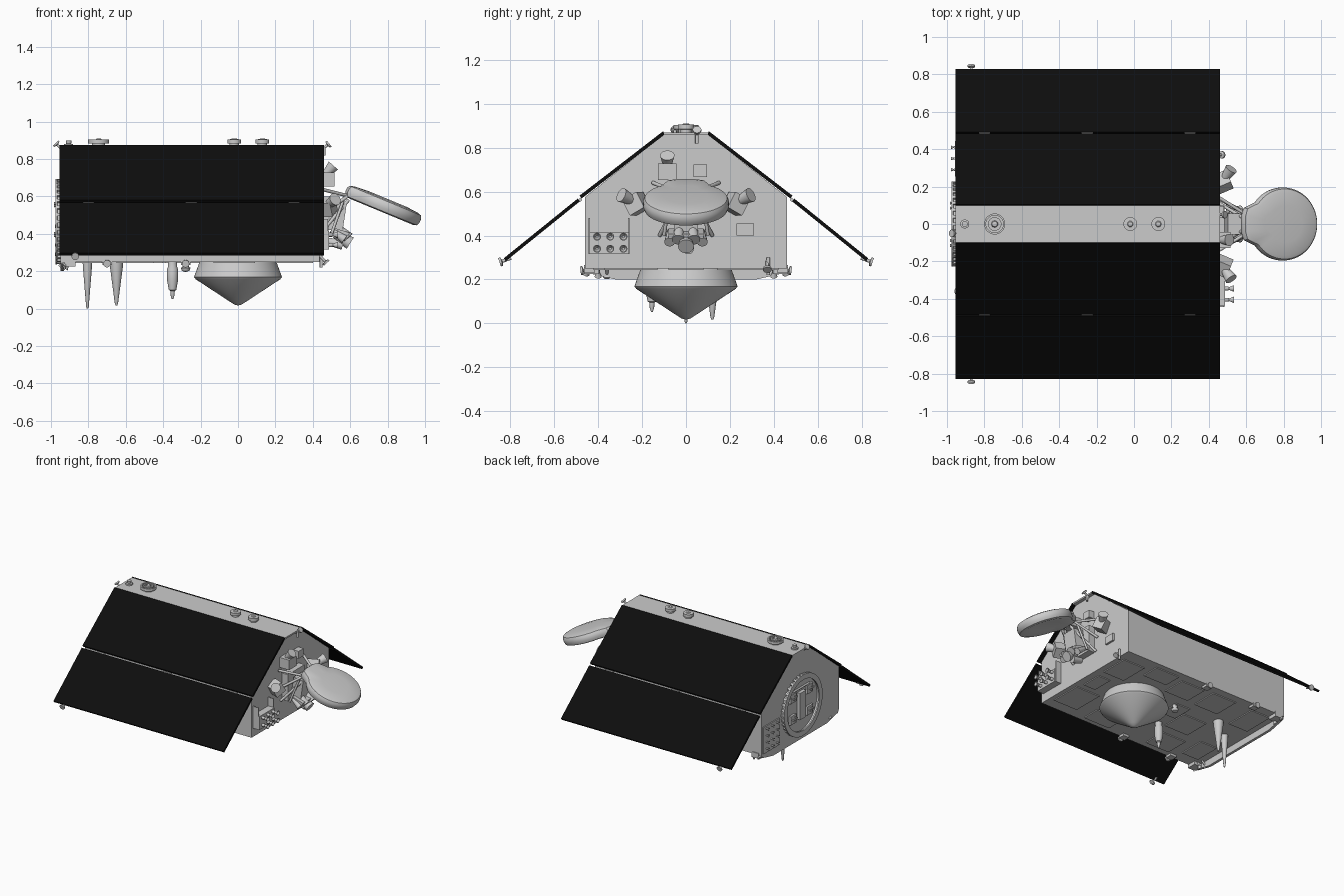
import bpy, bmesh, math
from mathutils import Vector, Matrix

if "Cube" in bpy.data.objects:
    bpy.data.objects.remove(bpy.data.objects["Cube"])

black = bpy.data.materials.new("solar_black")
black.diffuse_color = (0.004, 0.004, 0.004, 1)
black.use_nodes = True
black.node_tree.nodes["Principled BSDF"].inputs["Base Color"].default_value = black.diffuse_color


def finish(name, bm, smooth=True, mat=None):
    bmesh.ops.recalc_face_normals(bm, faces=bm.faces)
    me = bpy.data.meshes.new(name)
    bm.to_mesh(me)
    bm.free()
    ob = bpy.data.objects.new(name, me)
    bpy.context.collection.objects.link(ob)
    if mat:
        me.materials.append(mat)
    if smooth:
        bpy.ops.object.select_all(action='DESELECT')
        ob.select_set(True)
        bpy.context.view_layer.objects.active = ob
        bpy.ops.object.shade_smooth_by_angle(angle=math.radians(35))
    return ob


def box(name, c, size, rot=(0, 0, 0)):
    bm = bmesh.new()
    bmesh.ops.create_cube(bm, size=1)
    for v in bm.verts:
        v.co = Vector([a * b for a, b in zip(v.co, size)])
    ob = finish(name, bm, False)
    ob.location, ob.rotation_euler = c, rot
    return ob


def lathe(name, origin, axis, prof, n=32):
    """Revolve (radius, height) points around an axis."""
    bm = bmesh.new()
    rings = []
    for r, h in prof:
        rings.append([bm.verts.new((r * math.cos(2 * math.pi * i / n),
                                    r * math.sin(2 * math.pi * i / n), h)) for i in range(n)])
    for a, b in zip(rings, rings[1:]):
        for i in range(n):
            bm.faces.new((a[i], a[(i + 1) % n], b[(i + 1) % n], b[i]))
    bm.faces.new(rings[0])
    bm.faces.new(rings[-1])
    q = Vector((0, 0, 1)).rotation_difference(Vector(axis).normalized())
    bm.transform(Matrix.Translation(origin) @ q.to_matrix().to_4x4())
    return finish(name, bm)


def rod(name, a, b, r1, r2=None, n=16):
    d = Vector(b) - Vector(a)
    return lathe(name, a, d, [(r1, 0), (r1 if r2 is None else r2, d.length)], n)


def prism(name, pts, x0, x1, mat=None):
    """Extrude a (y, z) outline along x."""
    bm = bmesh.new()
    f = bm.faces.new([bm.verts.new((x0, y, z)) for y, z in pts])
    g = bmesh.ops.extrude_face_region(bm, geom=[f])
    bmesh.ops.translate(bm, vec=(x1 - x0, 0, 0),
                        verts=[v for v in g["geom"] if isinstance(v, bmesh.types.BMVert)])
    return finish(name, bm, False, mat)


def sun_sensor(p, d):
    lathe("sun_sensor", p, d, [(.007, -.02), (.007, .022), (.02, .026), (.02, .036)], 12)


def nozzle(p, d, s=1):
    lathe("nozzle", p, d, [(.012 * s, 0), (.012 * s, .02 * s), (.008 * s, .026 * s),
                           (.02 * s, .055 * s), (.016 * s, .055 * s), (.006 * s, .035 * s)], 14)


# body with roof-shaped section, base plate, rear skirt, top strip
prism("body", [(-.46, .25), (.46, .25), (.46, .575), (.1, .86), (-.1, .86), (-.46, .575)], -.95, .435)
prism("rear_skirt", [(-.46, .26), (-.45, .23), (-.32, .2), (.32, .2), (.45, .23), (.46, .26)], -.95, -.93)
box("top_strip", (-.247, 0, .864), (1.415, .2, .012))

# roof solar panels, upper and lower wings on both sides
for s in (-1, 1):
    for nm, a, b in (("upper", (.1, .868), (.48, .575)), ("lower", (.488, .562), (.825, .29))):
        d = (Vector(b) - Vector(a)).normalized()
        nx, ny = d.y * .008, -d.x * .008
        pts = [(a[0] + nx, a[1] + ny), (b[0] + nx, b[1] + ny), (b[0] - nx, b[1] - ny), (a[0] - nx, a[1] - ny)]
        prism(nm + "_solar_panel", [(s * y, z) for y, z in pts], -.955, .46, black)
    for x in (-.8, -.25, .3):
        rod("panel_hinge", (x - .03, s * .482, .562), (x + .03, s * .482, .562), .008, n=10)
    sun_sensor((-.87, s * .815, .29), (0, s, -.35))

# altimeter radome below
lathe("altimeter_cone", (0, 0, 0), (0, 0, 1),
      [(.004, .018), (.02, .022), (.04, .035), (.226, .157), (.235, .168), (.231, .18), (.205, .252)], 64)

# belly antennas
lathe("long_spike", (-.805, 0, 0), (0, 0, 1), [(.003, 0), (.007, .01), (.024, .22), (.026, .255)], 20)
lathe("wide_spike", (-.65, .12, 0), (0, 0, 1), [(.005, .018), (.009, .03), (.034, .22), (.036, .255)], 20)
lathe("belly_helix", (-.35, -.155, 0), (0, 0, 1),
      [(.004, .052), (.01, .07), (.012, .095), (.02, .1), (.029, .15), (.03, .21), (.024, .225), (.024, .255)], 20)
lathe("belly_dome", (-.28, .1, .252), (0, 0, -1), [(.018, 0), (.018, .03), (.026, .034), (.02, .05), (.005, .055)], 16)
for x in (-.7, -.28):
    for s in (-1, 1):
        box("edge_bracket", (x, s * .44, .245), (.05, .05, .025))
        sun_sensor((x, s * .445, .245), (0, s, -.15))

# belly radiator tiles
for x, y, w, h in ((.3, .25, .18, .22), (.3, -.25, .2, .24), (-.2, .3, .2, .18), (-.02, -.35, .22, .14),
                   (-.47, .3, .2, .2), (-.5, -.05, .2, .2), (-.55, -.32, .2, .18), (-.8, .27, .16, .24),
                   (-.8, -.26, .14, .2), (.05, .35, .2, .14), (-.33, .05, .12, .16), (.33, 0, .1, .16)):
    box("belly_tile", (x, y, .249), (w, h, .012))

# top antennas
lathe("choke_ring", (-.745, 0, .87), (0, 0, 1),
      [(.035, 0), (.035, .012), (.056, .014), (.056, .034), (.046, .034), (.046, .02), (.036, .02),
       (.036, .034), (.026, .034), (.026, .026), (.018, .026), (.014, .038), (.003, .04)], 32)
lathe("small_top_antenna", (-.905, 0, .87), (0, 0, 1), [(.024, 0), (.024, .01), (.013, .012), (.016, .03)], 20)
for x in (-.02, .13):
    lathe("top_antenna", (x, 0, .87), (0, 0, 1),
          [(.025, 0), (.025, .012), (.037, .014), (.037, .035), (.016, .036), (.012, .04)], 28)

# corner sun sensors
for p, d in (((.46, .05, .86), (1, 0, .8)), ((.45, .37, .27), (.9, 0, -1)), ((-.95, -.05, .86), (-.8, 0, .8)),
             ((-.92, -.36, .24), (-.9, 0, -.8)), ((.475, .37, .84), (1, 0, 0))[:2]):
    if p[1:] != (.37, .84):
        sun_sensor(p, d)
rod("corner_mast", (.445, .375, .22), (.445, .375, .3), .008)
rod("roof_mast", (.46, .05, .82), (.46, .05, .865), .008)

# radiometer reflector: rounded disc with neck, tilted downwards
out = [(.195 * math.cos(math.radians(a)), .195 * math.sin(math.radians(a))) for a in range(-144, 145, 6)]
out += [(-.19, .1), (-.222, .085), (-.235, .045), (-.235, -.045), (-.222, -.085), (-.19, -.1)]
bm = bmesh.new()
levels = []
for k, z in ((.5, -.026), (.86, -.036), (.96, -.03), (1, -.012), (1, .012), (.96, .027), (.86, .034), (.5, .04)):
    levels.append([bm.verts.new((x * k, y * k, z)) for x, y in out])
n = len(out)
for a, b in zip(levels, levels[1:]):
    for i in range(n):
        bm.faces.new((a[i], a[(i + 1) % n], b[(i + 1) % n], b[i]))
bm.faces.new(levels[0])
bm.faces.new(levels[-1])
dish = finish("reflector", bm)
dish.location, dish.rotation_euler = (.795, 0, .545), (0, math.radians(22.5), 0)

# radiometer feed assembly and struts
box("feed_base", (.46, 0, .5), (.05, .2, .2))
box("feed_box", (.53, 0, .49), (.08, .11, .15), (0, .15, 0))
box("feed_plate", (.55, 0, .41), (.09, .16, .02), (0, .3, 0))
for s in (-1, 1):
    rod("upper_strut", (.44, s * .15, .64), (.6, s * .05, .6), .009)
    rod("middle_strut", (.44, s * .14, .5), (.6, s * .06, .61), .009)
    rod("lower_strut", (.44, s * .12, .4), (.59, s * .03, .58), .009)
    rod("cross_strut", (.5, s * .1, .4), (.57, s * .07, .6), .008)
    rod("side_feed", (.5, s * .07, .42), (.57, s * .075, .37), .014, .024)
    rod("inner_feed", (.53, s * .03, .44), (.59, s * .035, .38), .016, .03)
rod("main_feed", (.52, 0, .4), (.6, 0, .35), .022, .036, 24)
rod("low_feed", (.48, .01, .36), (.56, .01, .34), .02, .026, 20)

# star trackers on the front end
box("upper_tracker", (.475, -.085, .69), (.08, .085, .075))
rod("upper_tracker_baffle", (.47, -.085, .72), (.51, -.085, .765), .02, .033, 20)
for s in (-1, 1):
    box("side_tracker", (.475, s * .225, .545), (.08, .08, .08), (s * -.5, 0, s * .4))
    rod("side_tracker_baffle", (.48, s * .235, .555), (.52, s * .295, .585), .02, .034, 20)
box("square_sensor", (.455, .065, .695), (.05, .06, .055))
box("flat_sensor", (.44, .27, .428), (.02, .08, .055))

# front cold-gas block
box("thruster_block", (.46, -.35, .365), (.055, .18, .1))
for y in (-.44, -.26):
    prism("block_side", [(y - .003, .315), (y + .003, .315), (y + .003, .48), (y - .003, .48)], .435, .48)
for y in (-.405, -.345, -.285):
    for z in (.395, .34):
        nozzle((.485, y, z), (1, 0, 0), .9)

# rear launch ring with bolts
lathe("launch_ring", (-.945, 0, .465), (-1, 0, 0),
      [(.215, 0), (.215, .02), (.228, .022), (.228, .032), (.19, .032), (.19, .022), (.2, .02), (.2, .004)], 64)
for i in range(36):
    a = 2 * math.pi * i / 36
    box("ring_bolt", (-.962, .221 * math.cos(a), .465 + .221 * math.sin(a)), (.03, .012, .016), (a, 0, 0))

# rear equipment inside the ring
box("rear_box", (-.96, 0, .465), (.03, .07, .2))
for y, z in ((-.1, .55), (.1, .55), (-.1, .39), (.1, .39)):
    box("rear_pad", (-.955, y, z), (.02, .065, .065))
    nozzle((-.96, y + .012, z), (-1, 0, 0), .45)
    nozzle((-.96, y - .015, z + .012), (-1, 0, 0), .45)
rod("rear_pipe", (-.955, -.1, .59), (-.955, .1, .59), .007)

# rear nozzle bank and lower tilted nozzles
box("rear_bank", (-.952, .35, .36), (.012, .19, .2))
for y in (.29, .35, .41):
    for z in (.29, .34, .39, .44):
        nozzle((-.952, y, z), (-1, 0, 0), .5)
for s in (-1, 1):
    box("lower_bracket", (-.9, s * .43, .245), (.06, .07, .04))
    nozzle((-.9, s * .44, .26), (-.6, s * .3, -.6), .9)
    nozzle((-.9, s * .4, .25), (-.5, 0, -.8), .8)
